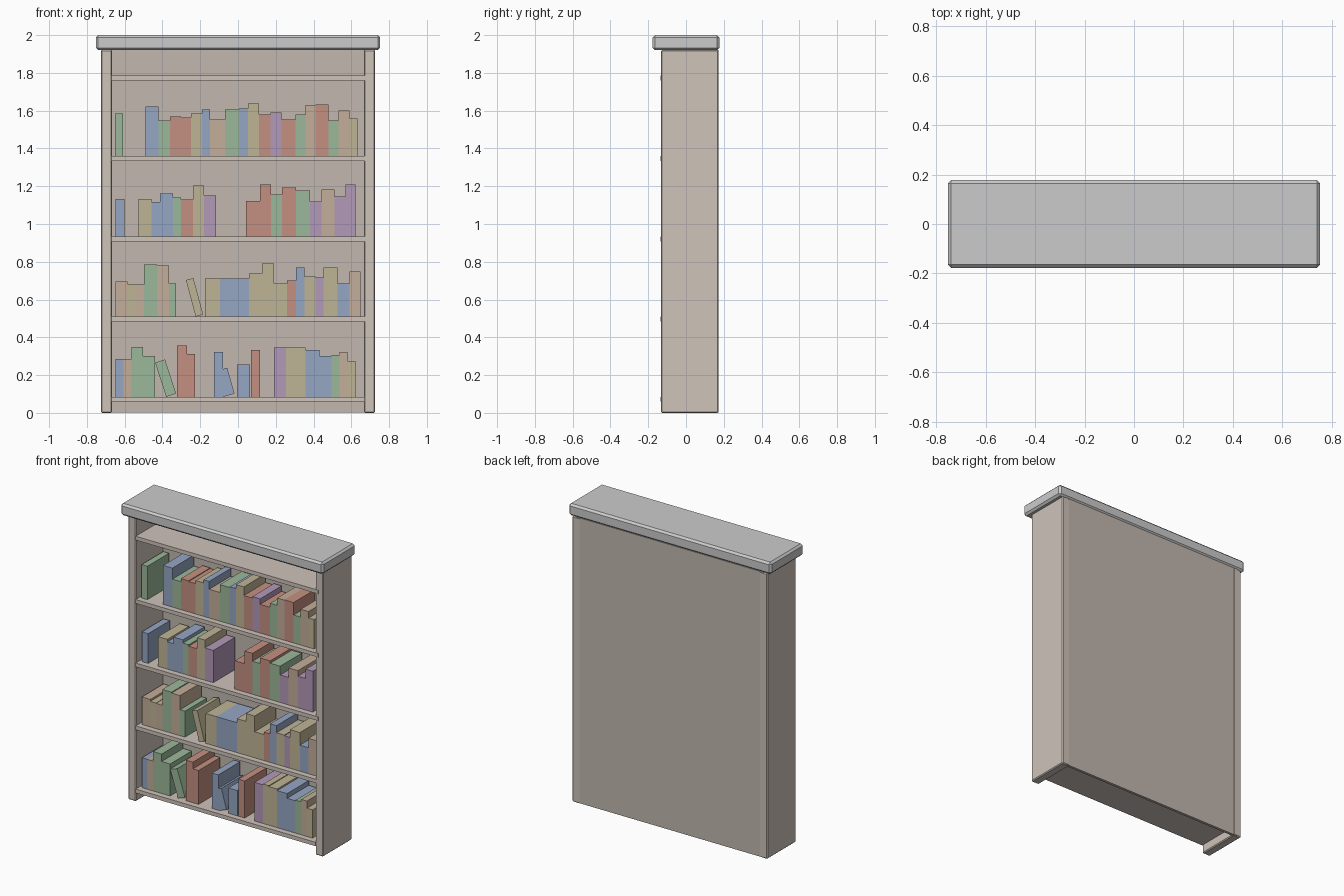
import bpy
from math import radians
from mathutils import Matrix, Vector

if "Cube" in bpy.data.objects:
    bpy.data.objects.remove(bpy.data.objects["Cube"])

COLOURS = {
    "wood": (0.62, 0.55, 0.49), "back_wood": (0.54, 0.48, 0.43),
    "B": (0.30, 0.38, 0.55), "R": (0.55, 0.28, 0.22), "G": (0.33, 0.48, 0.32),
    "Y": (0.52, 0.46, 0.30), "T": (0.55, 0.42, 0.32), "P": (0.45, 0.32, 0.48),
}
MATS = {}
for key, rgb in COLOURS.items():
    MATS[key] = bpy.data.materials.new("colour_" + key)
    MATS[key].diffuse_color = (*rgb, 1)


def box(name, lo, hi, colour=None, bevel=0):
    """Box between two corners, with an optional one-step chamfer."""
    lo, hi = Vector(lo), Vector(hi)
    bpy.ops.mesh.primitive_cube_add(size=1)
    ob = bpy.context.object
    ob.name = name
    ob.data.transform(Matrix.Translation((lo + hi) / 2) @ Matrix.Diagonal((*(hi - lo), 1)))
    if colour:
        ob.data.materials.append(MATS[colour])
    if bevel:
        mod = ob.modifiers.new("chamfer", "BEVEL")
        mod.width, mod.segments = bevel, 1
    return ob


BOOK_FRONT, BOOK_BACK = -0.095, 0.135


def book_run(z, x, books):
    """Row of touching upright books: (colour, width, height) in thousandths."""
    for colour, w, h in books:
        w, h = w / 1000, h / 1000
        box("book", (x, BOOK_FRONT, z), (x + w, BOOK_BACK, z + h), colour)
        x += w


def leaning_book(z, x, w, h, angle, colour):
    """Book tipped to the left around its lower left edge."""
    ob = box("leaning_book", (0, BOOK_FRONT, 0), (w, BOOK_BACK, h), colour)
    ob.location = (x, 0, z)
    ob.rotation_euler.y = -radians(angle)


# Case: top slab, two side panels, back panel
box("top_slab", (-0.753, -0.177, 1.92), (0.753, 0.177, 2.0), bevel=0.013)
for name, x0, x1 in (("left_side", -0.726, -0.667), ("right_side", 0.667, 0.726)):
    box(name, (x0, -0.132, 0), (x1, 0.173, 1.922), "wood", 0.006)
box("back_panel", (-0.70, 0.153, 0.003), (0.70, 0.171, 1.922), "back_wood")

# Shelves, by upper surface; right ends run over the side panel's front edge
SHELVES = (0.085, 0.51, 0.933, 1.36, 1.786)
for z, x1 in zip(SHELVES, (0.67, 0.677, 0.69, 0.69, 0.69)):
    box("shelf", (-0.67, -0.134, z - 0.026), (x1, 0.16, z), "wood")

# Books on the bottom shelf
z = SHELVES[0]
book_run(z, -0.649, [("B", 42, 201), ("T", 42, 201), ("G", 63, 265), ("G", 63, 215)])
leaning_book(z, -0.38, 0.055, 0.19, 18, "G")
book_run(z, -0.322, [("R", 53, 273), ("R", 42, 228)])
book_run(z, -0.127, [("B", 47, 238)])
leaning_book(z, -0.078, 0.062, 0.142, 16, "B")
book_run(z, -0.005, [("B", 69, 170)])
book_run(z, 0.069, [("R", 47, 249)])
book_run(z, 0.190, [("P", 63, 260), ("Y", 42, 265), ("Y", 63, 260), ("B", 74, 249),
                    ("B", 63, 217), ("G", 42, 222), ("T", 42, 238), ("Y", 42, 190)])

# Books on the second shelf
z = SHELVES[1]
book_run(z, -0.649, [("T", 63, 185), ("Y", 42, 172), ("T", 47, 170),
                     ("G", 69, 276), ("T", 63, 270), ("G", 37, 175)])
leaning_book(z, -0.224, 0.041, 0.2, 15, "Y")
book_run(z, -0.174, [("Y", 79, 201), ("B", 74, 201), ("B", 79, 201), ("Y", 69, 228),
                     ("Y", 63, 281), ("Y", 69, 175), ("R", 47, 191), ("B", 47, 260),
                     ("Y", 58, 212), ("P", 42, 207), ("Y", 74, 260), ("B", 63, 175),
                     ("T", 58, 238)])

# Books on the third shelf
z = SHELVES[2]
book_run(z, -0.649, [("B", 47, 200)])
book_run(z, -0.528, [("Y", 69, 200), ("B", 47, 183), ("B", 69, 228), ("G", 42, 206),
                     ("R", 63, 196), ("Y", 58, 270), ("P", 63, 217)])
book_run(z, 0.042, [("R", 74, 190), ("R", 58, 275), ("G", 58, 222), ("R", 74, 260),
                    ("G", 74, 244), ("P", 63, 185), ("T", 69, 249), ("P", 58, 212),
                    ("P", 53, 275)])

# Books on the fourth shelf
z = SHELVES[3]
book_run(z, -0.650, [("G", 42, 225)])
book_run(z, -0.491, [("B", 69, 262), ("G", 63, 188), ("R", 58, 209), ("R", 53, 204),
                     ("Y", 58, 225), ("B", 42, 246), ("T", 79, 193), ("G", 74, 246),
                     ("B", 47, 251), ("Y", 58, 278), ("R", 63, 220), ("P", 58, 230),
                     ("R", 74, 193), ("G", 53, 220), ("T", 53, 270), ("R", 69, 272),
                     ("G", 53, 188), ("T", 58, 241), ("Y", 42, 198)])

for m in bpy.data.materials:
    if m.users and not m.is_grease_pencil:
        m.use_nodes = True
        m.node_tree.nodes["Principled BSDF"].inputs["Base Color"].default_value = m.diffuse_color
